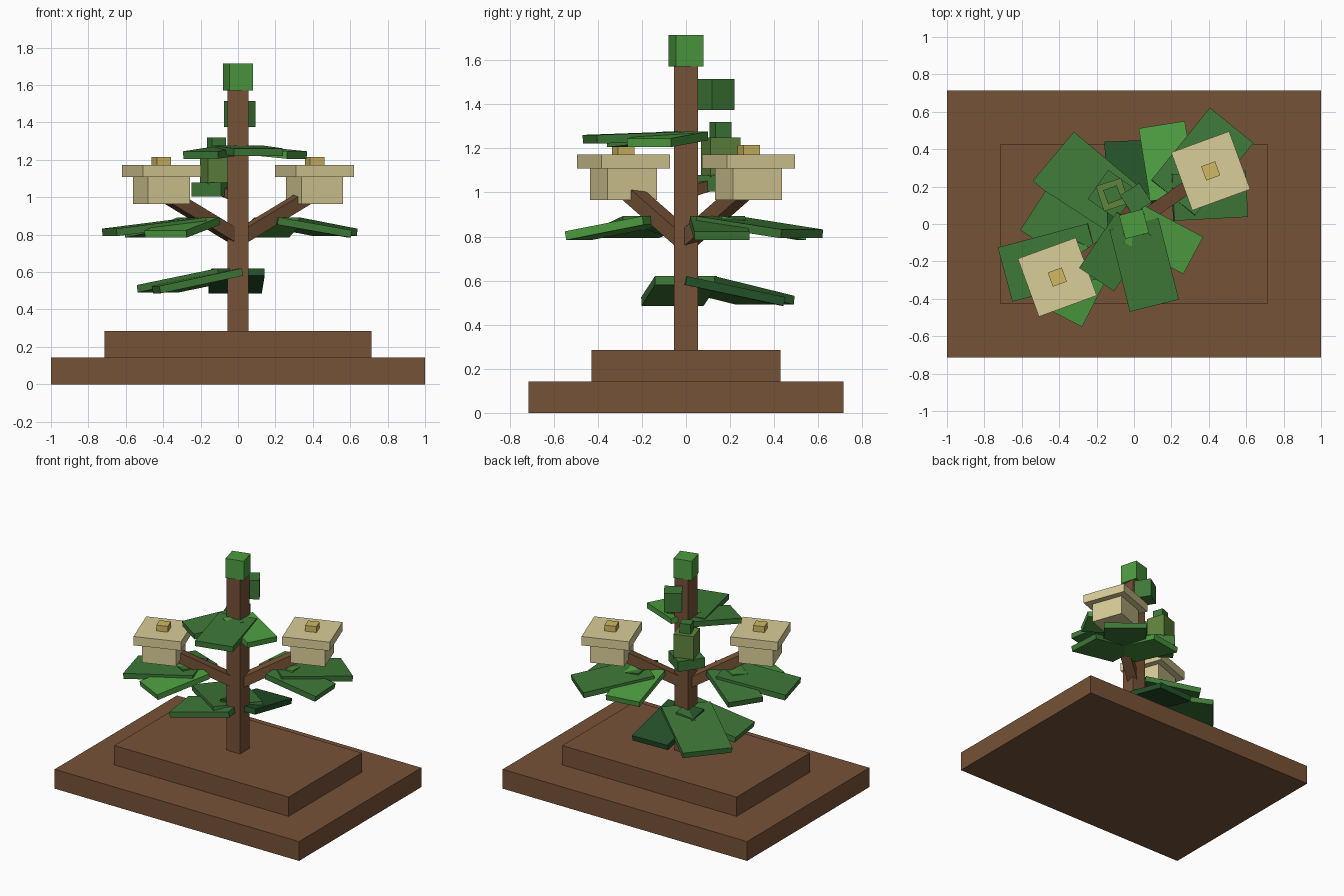
import bpy
import math
from mathutils import Matrix, Vector

old = bpy.data.objects.get("Cube")
if old:
    bpy.data.objects.remove(old, do_unlink=True)


def material(name, *rgb):
    """Flat material from 0-255 display values."""
    col = [((c / 255 + 0.055) / 1.055) ** 2.4 for c in rgb] + [1]
    m = bpy.data.materials.new(name)
    m.use_nodes = True
    m.diffuse_color = col
    bsdf = next(n for n in m.node_tree.nodes if n.type == 'BSDF_PRINCIPLED')
    bsdf.inputs["Base Color"].default_value = col
    return m


BROWN = material("bark_brown", 118, 82, 55)
DARK = material("dark_green", 36, 82, 42)
MID = material("leaf_green", 62, 120, 56)
BRIGHT = material("bright_green", 77, 156, 64)
OLIVE = material("olive_green", 96, 132, 60)
CREAM = material("petal_cream", 218, 205, 152)
GOLD = material("centre_gold", 208, 184, 98)


def box(name, mat, size, matrix):
    """Box of the given size, placed by a matrix."""
    bpy.ops.mesh.primitive_cube_add(size=1)
    ob = bpy.context.object
    ob.name = ob.data.name = name
    ob.data.transform(matrix @ Matrix.Diagonal((*size, 1)))
    ob.data.materials.append(mat)
    return ob


def upright(name, mat, x, y, z0, z1, width, depth=None, turn=0):
    """Upright box between two heights, turned about z (degrees)."""
    place = Matrix.Translation((x, y, (z0 + z1) / 2)) @ Matrix.Rotation(math.radians(turn), 4, 'Z')
    box(name, mat, (width, depth or width, z1 - z0), place)


def beam(name, start, end, width):
    """Square branch between two points, sides kept vertical."""
    a, b = Vector(start), Vector(end)
    d = b - a
    yaw = Matrix.Rotation(math.atan2(d.y, d.x), 4, 'Z')
    pitch = Matrix.Rotation(-math.atan2(d.z, d.xy.length), 4, 'Y')
    box(name, BROWN, (d.length, width, width), Matrix.Translation((a + b) / 2) @ yaw @ pitch)


def leaf(name, mat, base, angle, droop, length, width):
    """Flat leaf running outward from its base and drooping."""
    place = (Matrix.Translation(base)
             @ Matrix.Rotation(math.radians(angle), 4, 'Z')
             @ Matrix.Rotation(math.radians(droop), 4, 'Y')
             @ Matrix.Translation((length / 2, 0, -THICK / 2)))
    box(name, mat, (length, width, THICK), place)


def leaf_cluster(name, base, angle, length, droops, side_mats):
    """One large leaf flanked by two smaller ones."""
    leaf(name + "_middle_leaf", MID, base, angle, droops[0], length, length * 0.6)
    for side, label, mat in ((-1, "first", side_mats[0]), (1, "second", side_mats[1])):
        leaf(f"{name}_{label}_leaf", mat, base, angle + side * 48, droops[1],
             length * 0.8, length * 0.5)


THICK = 0.04

# Stepped ground and trunk
upright("ground_lower_step", BROWN, 0, 0, 0, 0.143, 2, 1.43)
upright("ground_upper_step", BROWN, 0, 0, 0.143, 0.286, 1.428, 0.856)
upright("trunk", BROWN, 0, 0, 0.286, 1.575, 0.11)

# Buds at the top of the trunk
upright("top_bud", BRIGHT, 0, 0, 1.572, 1.715, 0.131, turn=15)
upright("side_bud", MID, 0.01, 0.135, 1.375, 1.515, 0.122, turn=33)

# Leaf clusters around the trunk
leaf_cluster("lower", (0, 0, 0.62), 140, 0.57, (9, 12), (DARK, MID))
leaf_cluster("upper", (0, 0, 1.277), -76, 0.45, (2, 5), (MID, BRIGHT))

# Two branches, each with a flower and a leaf cluster
for s, label, angle in ((1, "left", 51), (-1, "right", 195)):
    beam(label + "_branch", (0, 0, 0.78), (s * 0.38, s * 0.263, 1.01), 0.072)
    x, y = s * 0.41, s * 0.284
    upright(label + "_flower_cup", CREAM, x, y, 0.965, 1.11, 0.238, turn=20)
    upright(label + "_flower_petals", CREAM, x, y, 1.108, 1.173, 0.33, turn=20)
    upright(label + "_flower_centre", GOLD, x, y, 1.17, 1.216, 0.08, turn=20)
    leaf_cluster(label, (s * 0.21, s * 0.142, 0.893), angle, 0.5, (7, 10), (MID, BRIGHT))

# Closed bud at the back of the trunk
bx, by = -0.115, 0.157
beam("bud_twig", (0, 0, 1.0), (bx, by, 1.05), 0.05)
upright("bud_collar", MID, bx, by, 1.005, 1.08, 0.19, turn=-35)
upright("bud_body", OLIVE, bx, by, 1.07, 1.25, 0.142, turn=18)
upright("bud_tip", MID, bx, by, 1.245, 1.32, 0.078, turn=20)
